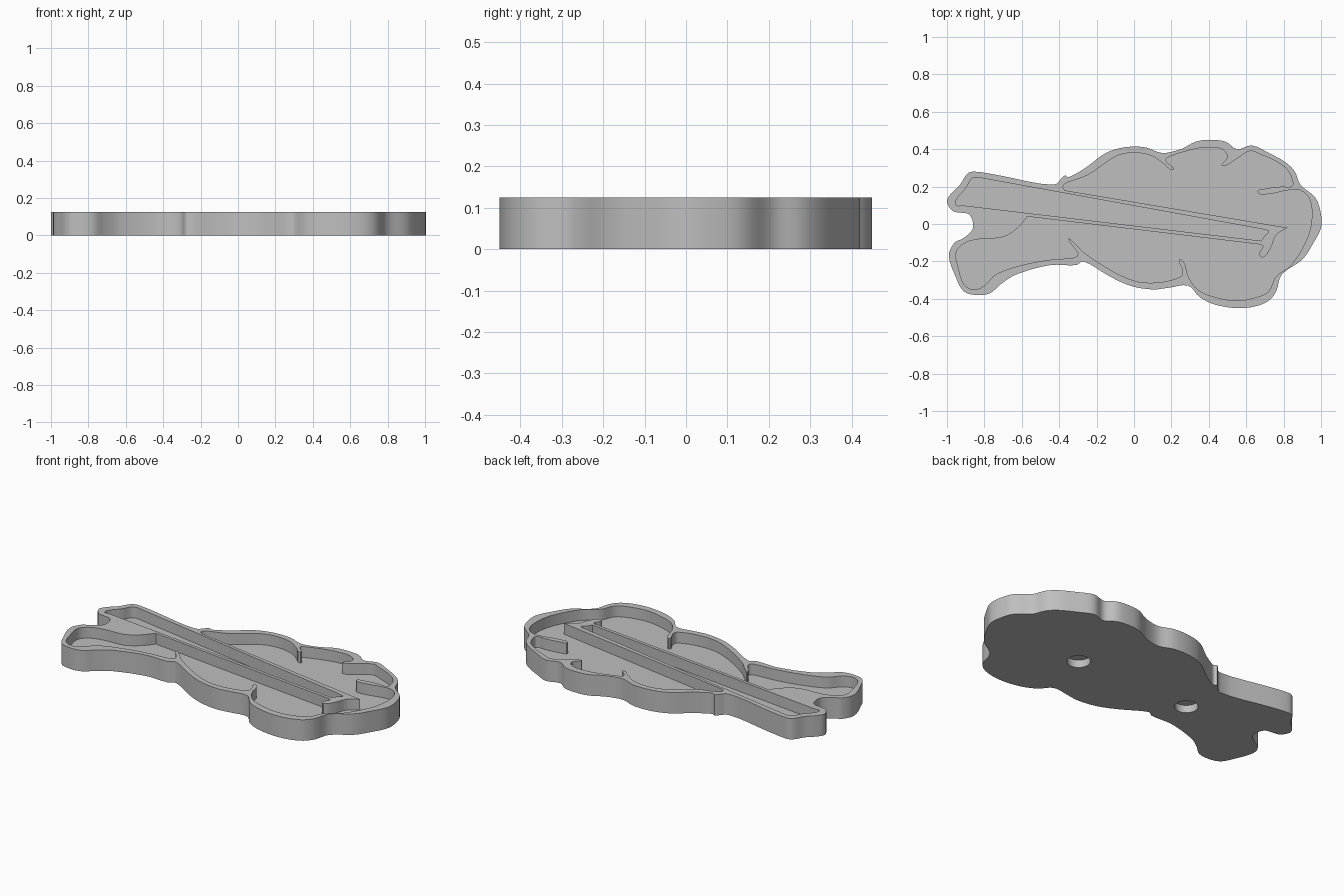
import bpy
import bmesh
from math import cos, sin, tau
from mathutils import Vector

HEIGHT, FLOOR, HOLE_DEPTH, HOLE_RADIUS = 0.125, 0.06, 0.045, 0.064

cube = bpy.data.objects.get("Cube")
if cube:
    bpy.data.objects.remove(cube, do_unlink=True)

grey = bpy.data.materials.new("plain_grey")
grey.use_nodes = True
grey.diffuse_color = (0.52, 0.52, 0.52, 1)
grey.node_tree.nodes["Principled BSDF"].inputs["Base Color"].default_value = grey.diffuse_color


def smooth_path(points, closed, steps=4):
    """Run a rounded curve through points given in hundredths of a unit."""
    pts = [Vector(p) / 100 for p in points]
    count = len(pts)
    path = []
    for i in range(count if closed else count - 1):
        if closed:
            a, b, c, d = (pts[(i + k) % count] for k in (-1, 0, 1, 2))
        else:
            a, b, c, d = (pts[min(max(i + k, 0), count - 1)] for k in (-1, 0, 1, 2))
        # Tangents limited by segment length keep tight corners clean
        length = (c - b).length
        start = (c - a).normalized() * length
        end = (d - b).normalized() * length
        for s in range(steps):
            t = s / steps
            t2, t3 = t * t, t * t * t
            path.append(b * (2 * t3 - 3 * t2 + 1) + start * (t3 - 2 * t2 + t)
                        + c * (3 * t2 - 2 * t3) + end * (t3 - t2))
    if not closed:
        path.append(pts[-1])
    return path


def prism(name, path, bottom, top):
    """Extrude a flat outline between two heights."""
    bm = bmesh.new()
    face = bm.faces.new([bm.verts.new((p[0], p[1], bottom)) for p in path])
    raised = bmesh.ops.extrude_face_region(bm, geom=[face])["geom"]
    verts = [g for g in raised if isinstance(g, bmesh.types.BMVert)]
    bmesh.ops.translate(bm, vec=(0, 0, top - bottom), verts=verts)
    bmesh.ops.recalc_face_normals(bm, faces=bm.faces)
    mesh = bpy.data.meshes.new(name)
    bm.to_mesh(mesh)
    bm.free()
    mesh.materials.append(grey)
    obj = bpy.data.objects.new(name, mesh)
    bpy.context.collection.objects.link(obj)
    return obj


def cut(target, cutter):
    """Carve the cutter out of the target, then discard the cutter."""
    cutter.hide_render = True
    bpy.context.view_layer.objects.active = target
    mod = target.modifiers.new("carve", "BOOLEAN")
    mod.operation = "DIFFERENCE"
    mod.solver = "EXACT"
    mod.object = cutter
    bpy.ops.object.modifier_apply(modifier=mod.name)
    bpy.data.objects.remove(cutter, do_unlink=True)


# Outer edge of the tray, clockwise from the upper stem corner
outline = [
    (-85, 28), (-72, 26), (-43, 21), (-37, 26), (-35, 25), (-26, 30), (-15, 38),
    (-5, 41), (6, 41), (15, 38), (25, 40), (33, 44), (40, 45), (49, 44), (55, 40),
    (63, 42), (72, 38), (81, 33), (86, 28), (89, 21), (97, 14), (100, 5),
    (100, -2), (96, -10), (90, -19), (79, -27), (76, -36), (72, -41), (65, -44),
    (55, -45), (43, -43), (35, -39), (29, -33), (19, -34), (10, -35), (-2, -33),
    (-13, -28), (-27, -20), (-31, -22), (-45, -22), (-63, -27), (-71, -32),
    (-77, -37), (-84, -38), (-91, -36), (-95, -29), (-99, -17), (-96, -10),
    (-92, -8), (-87, -4), (-86, 0), (-88, 5), (-92, 6), (-97, 7), (-100, 12),
    (-98, 16), (-93, 21), (-89, 27)]
tray = prism("tray", smooth_path(outline, True), 0, HEIGHT)

# Large pocket edge below the stem, from the fork to the far end
lower_edge = [
    (-57, 4), (-62, -2), (-70, -7), (-82, -8), (-90, -10), (-95, -15),
    (-94, -23), (-91, -32), (-86, -35), (-80, -33), (-74, -27), (-60, -22),
    (-44, -19), (-32, -18), (-30, -16), (-35, -8), (-31, -11), (-27, -15),
    (-20, -20), (-8, -27), (3, -31), (15, -31), (25, -28), (26, -25),
    (24, -19), (27, -21), (29, -28), (34, -35), (43, -39), (55, -41),
    (66, -39), (72, -36), (76, -28), (84, -22), (92, -9)]

# Large pocket edge above the stem, back to where the bough leaves it
upper_edge = [
    (95, 2), (94, 13), (89, 18), (82, 18), (72, 16), (66, 17), (71, 19),
    (79, 20), (84, 20), (85, 22), (82, 29), (75, 34), (68, 37), (62, 39),
    (55, 35), (47, 31), (50, 36), (47, 40), (40, 41), (32, 40), (19, 36),
    (17, 34), (21, 29), (15, 33), (8, 37), (-2, 38), (-10, 36), (-25, 26),
    (-36, 22), (-38, 20), (-37, 18)]

# Stem wall end with its small hooked fin
wall_end = [(82, -2), (76, -6), (73, -13), (69, -18), (67, -16), (69, -12), (68, -11)]

leaf_path = smooth_path(lower_edge + upper_edge, False) + smooth_path(wall_end, False)
cut(tray, prism("leaf_pocket", leaf_path, FLOOR, HEIGHT + 0.1))

# Long narrow stem pocket: rounded ends joined by straight sides
stem_base = [(-92, 10), (-95, 10), (-95, 13), (-90, 19), (-87, 24), (-84, 25)]
stem_tip = [(70, -3), (72, -4), (70, -6), (68, -9)]
stem_path = smooth_path(stem_base, False) + smooth_path(stem_tip, False)
cut(tray, prism("stem_pocket", stem_path, FLOOR, HEIGHT + 0.1))

# Two blind round sockets in the underside
for x in (-0.39, 0.37):
    circle = [(x + HOLE_RADIUS * cos(tau * i / 32), HOLE_RADIUS * sin(tau * i / 32) - 0.025)
              for i in range(32)]
    cut(tray, prism("socket", circle, -0.1, HOLE_DEPTH))

# Soft walls with crisp rims
bpy.ops.object.select_all(action="DESELECT")
tray.select_set(True)
bpy.context.view_layer.objects.active = tray
bpy.ops.object.shade_smooth_by_angle(angle=0.6)
